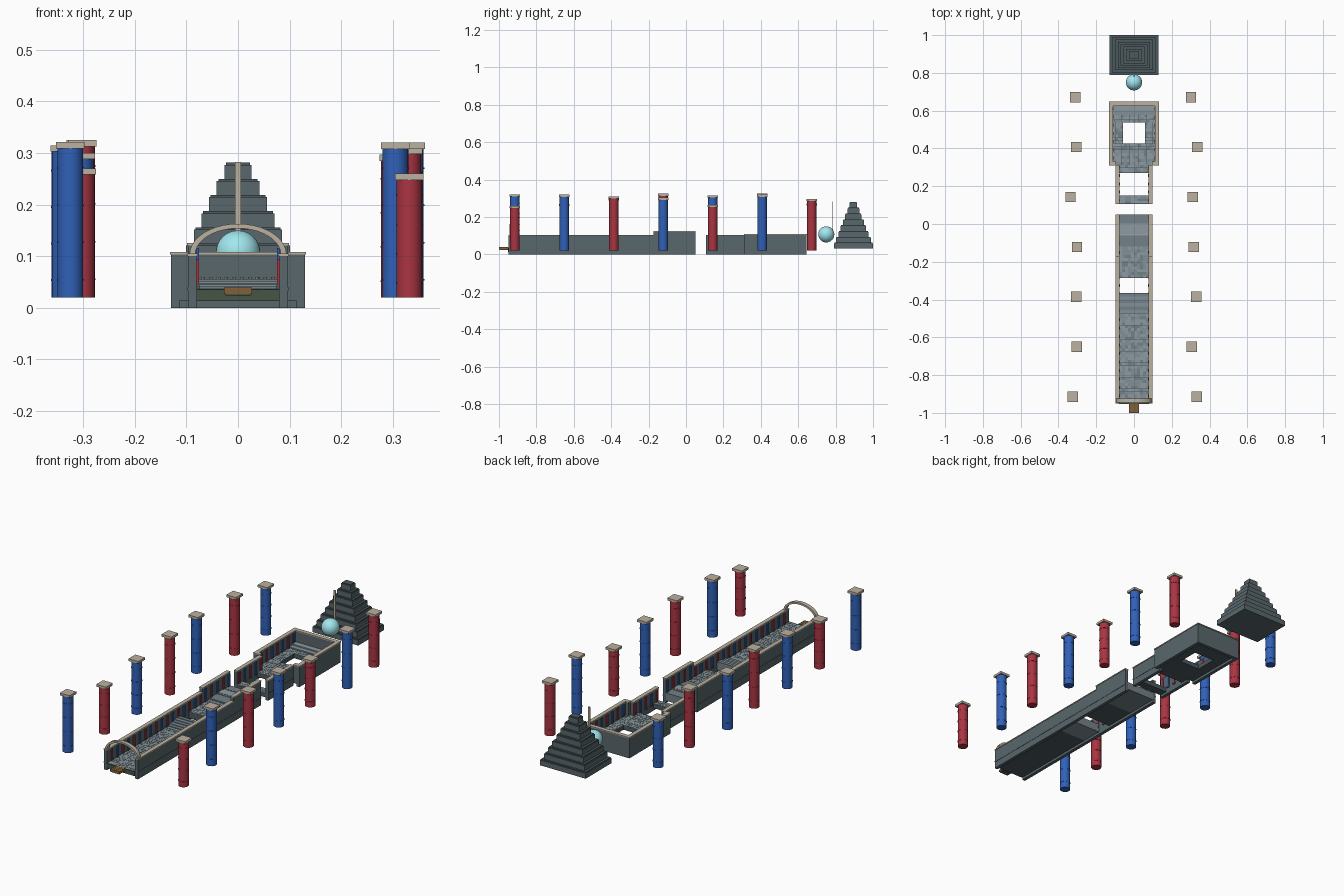
import bpy, bmesh, math, random
from mathutils import Matrix, Vector

if "Cube" in bpy.data.objects:
    bpy.data.objects.remove(bpy.data.objects["Cube"])

random.seed(4)


def material(name, r, g, b):
    m = bpy.data.materials.new(name)
    m.diffuse_color = (r, g, b, 1)
    m.use_nodes = True
    m.node_tree.nodes["Principled BSDF"].inputs["Base Color"].default_value = m.diffuse_color
    return m


SLATE = material("slate", 0.10, 0.135, 0.15)
DARK = material("dark_slate", 0.07, 0.10, 0.11)
TRIM = material("limestone", 0.50, 0.44, 0.35)
RED = material("red_paint", 0.40, 0.035, 0.055)
BLUE = material("blue_paint", 0.03, 0.12, 0.48)
WOOD = material("wood", 0.22, 0.12, 0.04)
MOSS = material("mossy_stone", 0.06, 0.09, 0.06)
GLOW = material("pale_cyan", 0.36, 0.80, 0.86)
TILES = [material("tile_%d" % i, *c) for i, c in enumerate(
    [(0.22, 0.28, 0.31), (0.27, 0.33, 0.36), (0.17, 0.22, 0.25)])]


class Part:
    """Collects boxes and cylinders into one named mesh object."""

    def __init__(self, name, *mats):
        self.name, self.mats, self.bm = name, mats, bmesh.new()

    def paint(self, verts, mat):
        for f in {f for v in verts for f in v.link_faces}:
            f.material_index = mat

    def box(self, x0, x1, y0, y1, z0, z1, mat=0):
        m = (Matrix.Translation(((x0 + x1) / 2, (y0 + y1) / 2, (z0 + z1) / 2))
             @ Matrix.Diagonal((abs(x1 - x0), y1 - y0, z1 - z0, 1)))
        self.paint(bmesh.ops.create_cube(self.bm, size=1, matrix=m)["verts"], mat)

    def pair(self, x0, x1, *rest):
        self.box(x0, x1, *rest)
        self.box(-x1, -x0, *rest)

    def cyl(self, x, y, r, z0, z1, mat=0, n=16):
        m = Matrix.Translation((x, y, (z0 + z1) / 2))
        self.paint(bmesh.ops.create_cone(self.bm, cap_ends=True, segments=n, radius1=r, radius2=r,
                                         depth=z1 - z0, matrix=m)["verts"], mat)

    def done(self, smooth=False):
        me = bpy.data.meshes.new(self.name)
        self.bm.to_mesh(me)
        self.bm.free()
        for m in self.mats:
            me.materials.append(m)
        ob = bpy.data.objects.new(self.name, me)
        bpy.context.collection.objects.link(ob)
        if smooth:
            bpy.context.view_layer.objects.active = ob
            ob.select_set(True)
            bpy.ops.object.shade_smooth_by_angle(angle=math.radians(40))
            ob.select_set(False)
        return ob


# corridor walls with limestone coping: y start, y end, top height
for name, y0, y1, top in [("entry_wall", -0.95, -0.175, 0.10), ("raised_wall", -0.175, 0.05, 0.121),
                          ("bridge_wall", 0.107, 0.312, 0.10)]:
    p = Part(name, SLATE, TRIM)
    p.pair(0.08, 0.097, y0, y1, 0, top)
    p.pair(0.078, 0.099, y0, y1, top, top + 0.005, 1)
    p.pair(0.097, 0.0985, y0, y1, 0.034, 0.039)
    p.done()

# sanctuary room walls
p = Part("room_wall", SLATE, TRIM)
p.pair(0.113, 0.13, 0.312, 0.645, 0, 0.103)
p.pair(0.097, 0.113, 0.312, 0.329, 0.014, 0.103)
p.box(-0.113, 0.113, 0.628, 0.645, 0, 0.103)
p.pair(0.111, 0.132, 0.31, 0.648, 0.103, 0.108, 1)
p.pair(0.095, 0.111, 0.31, 0.331, 0.103, 0.108, 1)
p.box(-0.111, 0.111, 0.626, 0.648, 0.103, 0.108, 1)
p.done()


# tiled floor slabs; gaps between them are pits
def floor(name, x0, x1, y0, y1, top):
    p = Part(name, DARK, *TILES)
    p.box(x0, x1, y0, y1, 0.013, top - 0.003)
    nx, ny = max(1, round((x1 - x0) / 0.0155)), max(1, round((y1 - y0) / 0.0155))
    dx, dy, g = (x1 - x0) / nx, (y1 - y0) / ny, 0.0004
    for i in range(nx):
        for j in range(ny):
            x, y = x0 + i * dx, y0 + j * dy
            p.box(x + g, x + dx - g, y + g, y + dy - g, top - 0.003,
                  top - random.uniform(0, 0.001), random.choice((1, 1, 2, 2, 3)))
    p.done()


floor("entry_floor", -0.08, 0.08, -0.949, -0.475, 0.037)
floor("middle_floor", -0.08, 0.08, -0.285, -0.12, 0.047)
floor("bridge_floor", -0.08, 0.08, 0.107, 0.15, 0.037)
floor("threshold_floor", -0.08, 0.08, 0.27, 0.312, 0.037)
floor("room_front_floor", -0.113, 0.113, 0.312, 0.425, 0.037)
floor("room_left_floor", -0.113, -0.058, 0.425, 0.537, 0.037)
floor("room_right_floor", 0.058, 0.113, 0.425, 0.537, 0.037)
floor("room_back_floor", -0.113, 0.113, 0.537, 0.628, 0.037)

# steps climbing to the first pit
p = Part("steps", TILES[0], TILES[2])
for i in range(6):
    p.box(-0.08, 0.08, -0.475 + i * 0.0185, -0.3645 + 0.0001 * i, 0.013 + 0.0001 * i,
          0.038 + i * 0.0035, i % 2)
p.done()

# raised trap floor with rows of small studs
p = Part("trap_floor", TILES[2], TILES[1], TRIM)
p.box(-0.08, 0.08, -0.12, 0.05, 0.013, 0.053)
p.box(-0.08, 0.08, -0.06, 0.002, 0.053, 0.056, 1)
for y in (-0.055, -0.003):
    for i in range(10):
        p.cyl(-0.068 + i * 0.0151, y, 0.0035, 0.056, 0.060, 2, 8)
p.done()

# low dais at the back of the room
p = Part("dais", TILES[0], TILES[1])
p.box(-0.113, 0.113, 0.575, 0.628, 0.036, 0.042)
p.box(-0.113, 0.113, 0.60, 0.628, 0.042, 0.048, 1)
p.done()

# coloured pilasters along the inner walls
p = Part("wall_pilasters", RED, BLUE, DARK)
k = 0
for y0, y1, x, z0, z1 in [(-0.91, -0.19, 0.08, 0.037, 0.095), (-0.15, 0.04, 0.08, 0.047, 0.116),
                          (0.125, 0.3, 0.08, 0.03, 0.095), (0.35, 0.61, 0.113, 0.037, 0.098)]:
    n = round((y1 - y0) / 0.045)
    for i in range(n + 1):
        y = y0 + (y1 - y0) * i / n
        p.pair(x - 0.004, x + 0.001, y - 0.006, y + 0.006, z0, z1, k % 2)
        p.pair(x - 0.005, x + 0.001, y - 0.008, y + 0.008, z0, z0 + 0.008, 2)
        k += 1
p.done()

# entrance: mossy sill and wooden plank
p = Part("entrance_sill", MOSS)
p.box(-0.08, 0.08, -0.953, -0.948, 0.013, 0.036)
p.done()
p = Part("entrance_plank", WOOD, MOSS)
for i in range(3):
    p.box(-0.027, 0.027, -1.0 + i * 0.016, -0.985 + i * 0.016, 0.027, 0.039)
p.box(-0.024, 0.024, -0.998, -0.952, 0.024, 0.027, 1)
p.done()

# entrance arch, a swept half ellipse
bm = bmesh.new()
N, rings = 20, []
for i in range(N + 1):
    a = math.pi * i / N
    rings.append([bm.verts.new((rx * math.cos(a), y, 0.103 + rz * math.sin(a)))
                  for rx, rz, y in [(0.094, 0.060, -0.945), (0.094, 0.060, -0.925),
                                    (0.083, 0.051, -0.925), (0.083, 0.051, -0.945)]])
for a, b in zip(rings, rings[1:]):
    for j in range(4):
        bm.faces.new((a[j], a[(j + 1) % 4], b[(j + 1) % 4], b[j]))
bm.faces.new(rings[0])
bm.faces.new(rings[-1])
bmesh.ops.recalc_face_normals(bm, faces=bm.faces)
p = Part("entrance_arch", TRIM)
p.bm.free()
p.bm = bm
p.done()

# stepped pyramid with a narrow ledge under every tier
p = Part("stepped_pyramid", SLATE, DARK)
for i in range(8):
    hx, hy, z = 0.13 - i * 0.0148, 0.105 - i * 0.0121, 0.031 + i * 0.0313
    p.box(-hx, hx, 0.895 - hy, 0.895 + hy, z, z + 0.027)
    p.box(-hx + 0.003, hx - 0.003, 0.895 - hy + 0.003, 0.895 + hy - 0.003, z + 0.027, z + 0.0313, 1)
p.done()

# thin upright strip and floating orb before the pyramid
p = Part("upright_strip", TRIM)
p.box(-0.006, 0.006, 0.782, 0.786, 0.08, 0.283)
p.done()
p = Part("orb", GLOW)
bmesh.ops.create_uvsphere(p.bm, u_segments=32, v_segments=16, radius=0.043,
                          matrix=Matrix.Translation((0, 0.75, 0.107)))
p.done(True)

# two rows of free-standing banded pillars: x and cap height from front to back
ROWS = {
    "left": [(-0.325, 0.321), (-0.303, 0.27), (-0.305, 0.30), (-0.302, 0.325), (-0.336, 0.315),
             (-0.305, 0.325), (-0.312, 0.273)],
    "right": [(0.332, 0.26), (0.305, 0.32), (0.33, 0.31), (0.317, 0.304), (0.31, 0.265),
              (0.335, 0.32), (0.302, 0.297)],
}
for side, row in ROWS.items():
    for i, (x, top) in enumerate(row):
        y = -0.915 + i * 0.2645
        paint = BLUE if (i + (side == "right")) % 2 == 0 else RED
        p = Part("%s_pillar_%d" % (side, i + 1), paint, TRIM, DARK)
        h = top - 0.012 - 0.02
        p.cyl(x, y, 0.025, 0.02, top - 0.012)
        for f in (0.12, 0.37, 0.62, 0.87):
            p.cyl(x, y, 0.0262, 0.02 + h * f - 0.0015, 0.02 + h * f + 0.0015)
        p.box(x - 0.0275, x + 0.0275, y - 0.0275, y + 0.0275, top - 0.012, top, 1)
        p.done(True)
